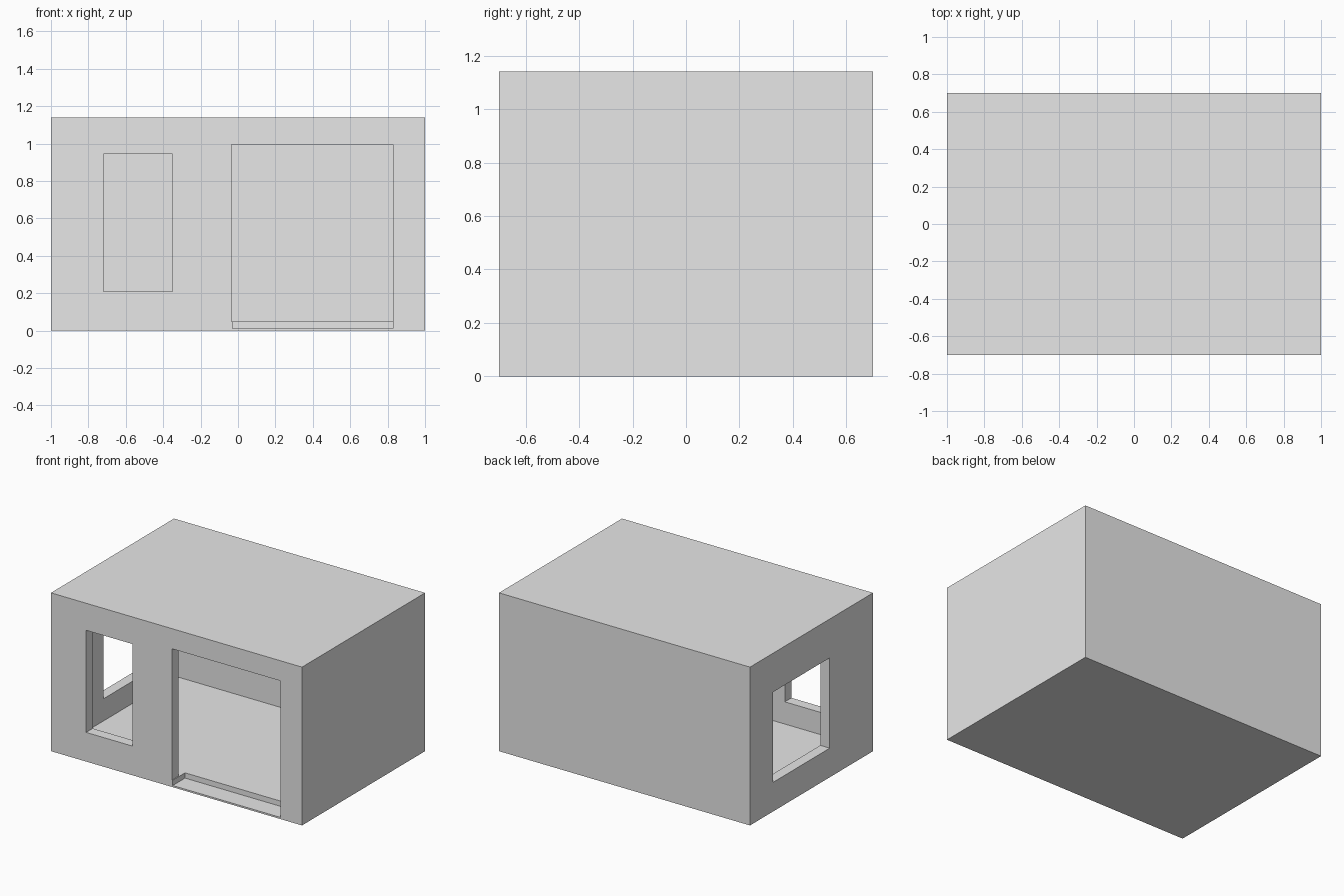
import bpy
import bmesh
from mathutils import Vector

if "Cube" in bpy.data.objects:
    bpy.data.objects.remove(bpy.data.objects["Cube"])

WALL = 0.075                 # wall and ceiling thickness
W, D, H = 1.0, 0.70, 1.14    # half width, half depth, height
FLOOR = 0.05


def box(name, lo, hi):
    """Box between two opposite corners."""
    lo, hi = Vector(lo), Vector(hi)
    mesh = bpy.data.meshes.new(name)
    bm = bmesh.new()
    bmesh.ops.create_cube(bm, size=1.0)
    for v in bm.verts:
        v.co = [(lo[i] + hi[i]) / 2 + v.co[i] * (hi[i] - lo[i]) for i in range(3)]
    bm.to_mesh(mesh)
    bm.free()
    obj = bpy.data.objects.new(name, mesh)
    bpy.context.collection.objects.link(obj)
    return obj


def cut(target, name, lo, hi):
    """Subtract a box from the target and discard the cutter."""
    cutter = box(name, lo, hi)
    cutter.hide_render = True
    mod = target.modifiers.new(name, 'BOOLEAN')
    mod.operation = 'DIFFERENCE'
    mod.solver = 'EXACT'
    mod.object = cutter
    bpy.context.view_layer.objects.active = target
    bpy.ops.object.modifier_apply(modifier=mod.name)
    bpy.data.objects.remove(cutter, do_unlink=True)


grey = bpy.data.materials.new("plain_grey")
grey.diffuse_color = (0.8, 0.8, 0.8, 1.0)
grey.use_nodes = True
grey.node_tree.nodes["Principled BSDF"].inputs["Base Color"].default_value = grey.diffuse_color

# Solid block, hollowed into a single room
room = box("room_shell", (-W, -D, 0), (W, D, H))
cut(room, "interior", (-W + WALL, -D + WALL, FLOOR), (W - WALL, D - WALL, H - WALL))

# Wide doorway in the front wall
cut(room, "doorway", (-0.035, -D - 0.1, FLOOR), (0.83, -0.5, 0.995))

# Sunken threshold reaching slightly past the wall into the floor
cut(room, "threshold", (-0.03, -D - 0.1, 0.012), (0.83, -0.56, FLOOR + 0.02))

# Tall window in the front wall
cut(room, "front_window", (-0.72, -D - 0.1, 0.21), (-0.35, -0.5, 0.945))

# Window in the left wall
cut(room, "side_window", (-W - 0.1, -0.207, 0.21), (-0.8, 0.436, 0.86))

room.data.materials.clear()
room.data.materials.append(grey)
for p in room.data.polygons:
    p.material_index = 0
    p.use_smooth = False
